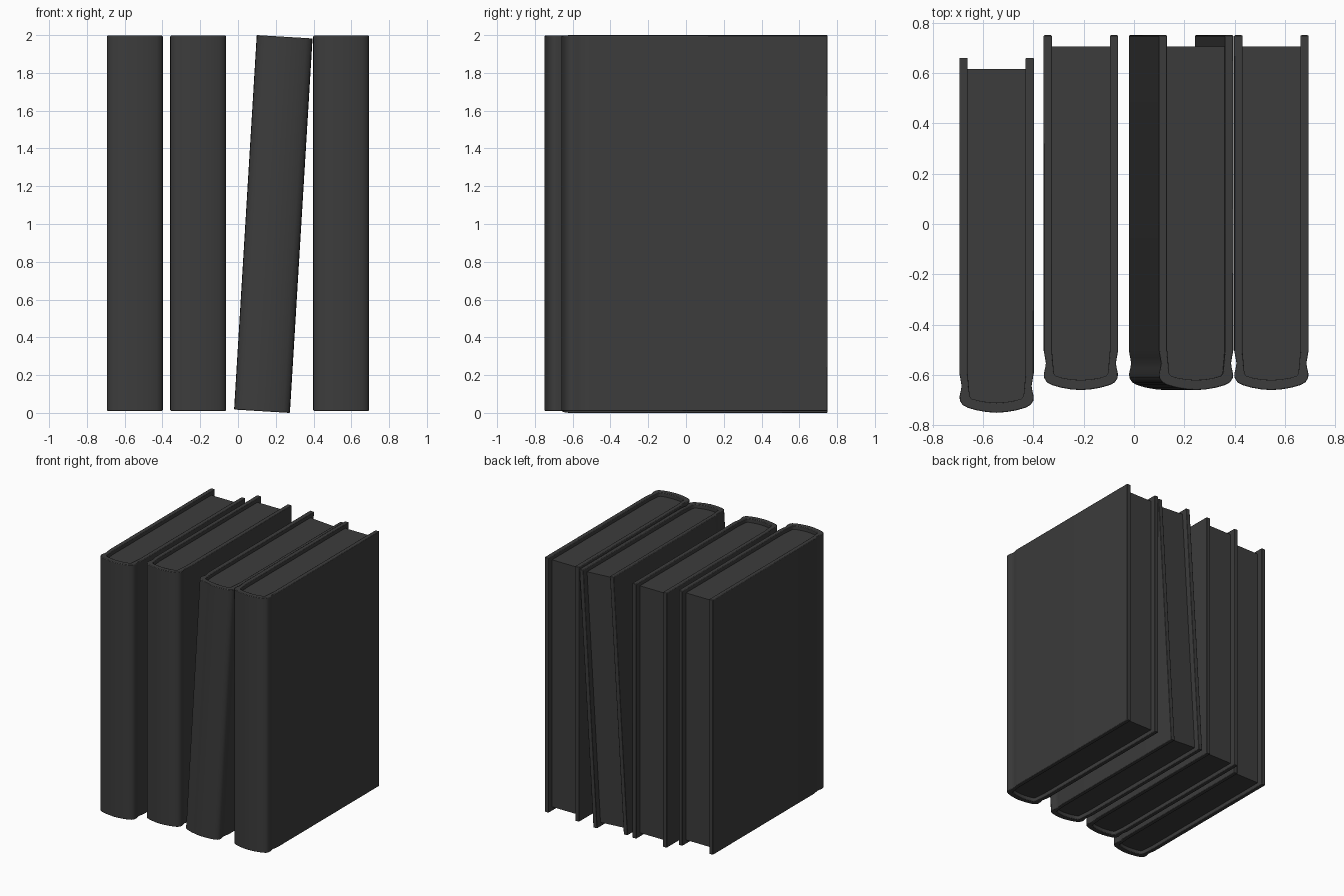
import bpy, bmesh, math
from mathutils import Matrix

if "Cube" in bpy.data.objects:
    bpy.data.objects.remove(bpy.data.objects["Cube"])

HEIGHT, DEPTH = 1.986, 1.41
CENTRE_Y = DEPTH / 2

charcoal = bpy.data.materials.new("charcoal")
charcoal.diffuse_color = (0.045, 0.045, 0.045, 1)
charcoal.use_nodes = True
charcoal.node_tree.nodes["Principled BSDF"].inputs["Base Color"].default_value = charcoal.diffuse_color

# half cross-sections (x from book centre, y from spine), from spine centre to fore edge
OUTER = [(0, 0), (0.04, 0.003), (0.08, 0.010), (0.115, 0.020), (0.135, 0.031),
         (0.146, 0.048), (0.147, 0.066), (0.142, 0.088), (0.139, 0.107),
         (0.143, 0.130), (0.148, 0.158), (0.148, DEPTH)]
INNER = [(0, 0.040), (0.04, 0.043), (0.075, 0.049), (0.100, 0.056), (0.107, 0.066),
         (0.110, 0.100), (0.115, 0.158), (0.115, DEPTH)]


def full(half):
    """Mirror a half section into an open path running right to left."""
    return half[::-1] + [(-x, y) for x, y in half[1:]]


def prism(name, outline, height, bevel):
    bm = bmesh.new()
    verts = [bm.verts.new((x, y - CENTRE_Y, -height / 2)) for x, y in outline]
    face = bm.faces.new(verts)
    ext = bmesh.ops.extrude_face_region(bm, geom=[face])
    top = [g for g in ext["geom"] if isinstance(g, bmesh.types.BMVert)]
    bmesh.ops.translate(bm, verts=top, vec=(0, 0, height))
    bmesh.ops.recalc_face_normals(bm, faces=bm.faces)
    mesh = bpy.data.meshes.new(name)
    bm.to_mesh(mesh)
    bm.free()
    mesh.materials.append(charcoal)
    ob = bpy.data.objects.new(name, mesh)
    bpy.context.collection.objects.link(ob)
    if bevel:
        mod = ob.modifiers.new("soft_edges", "BEVEL")
        mod.width, mod.segments = bevel, 2
        mod.limit_method, mod.angle_limit = "ANGLE", math.radians(60)
    bpy.ops.object.select_all(action="DESELECT")
    ob.select_set(True)
    bpy.context.view_layer.objects.active = ob
    bpy.ops.object.shade_smooth_by_angle(angle=math.radians(40))
    return ob


def book(index, x, y, z, lean):
    # wrap-around cover with rounded spine and hinge grooves
    cover = prism(f"book_{index}_cover", full(OUTER) + full(INNER)[::-1], HEIGHT, 0.004)
    # page block, set back from the cover on three sides
    inset = INNER[:-1] + [(INNER[-1][0], DEPTH - 0.045)]
    pages = prism(f"book_{index}_pages", full(inset), HEIGHT - 0.06, 0)
    for ob in (cover, pages):
        ob.matrix_world = Matrix.Translation((x, y, z)) @ Matrix.Rotation(lean, 4, "Y")


# row of books: the first is pulled forward, the third leans on the fourth
book(1, -0.546, -0.045, 1.004, 0)
book(2, -0.211, 0.045, 1.004, 0)
book(3, 0.187, 0.045, 1.0, math.radians(3.46))
book(4, 0.546, 0.045, 1.004, 0)
